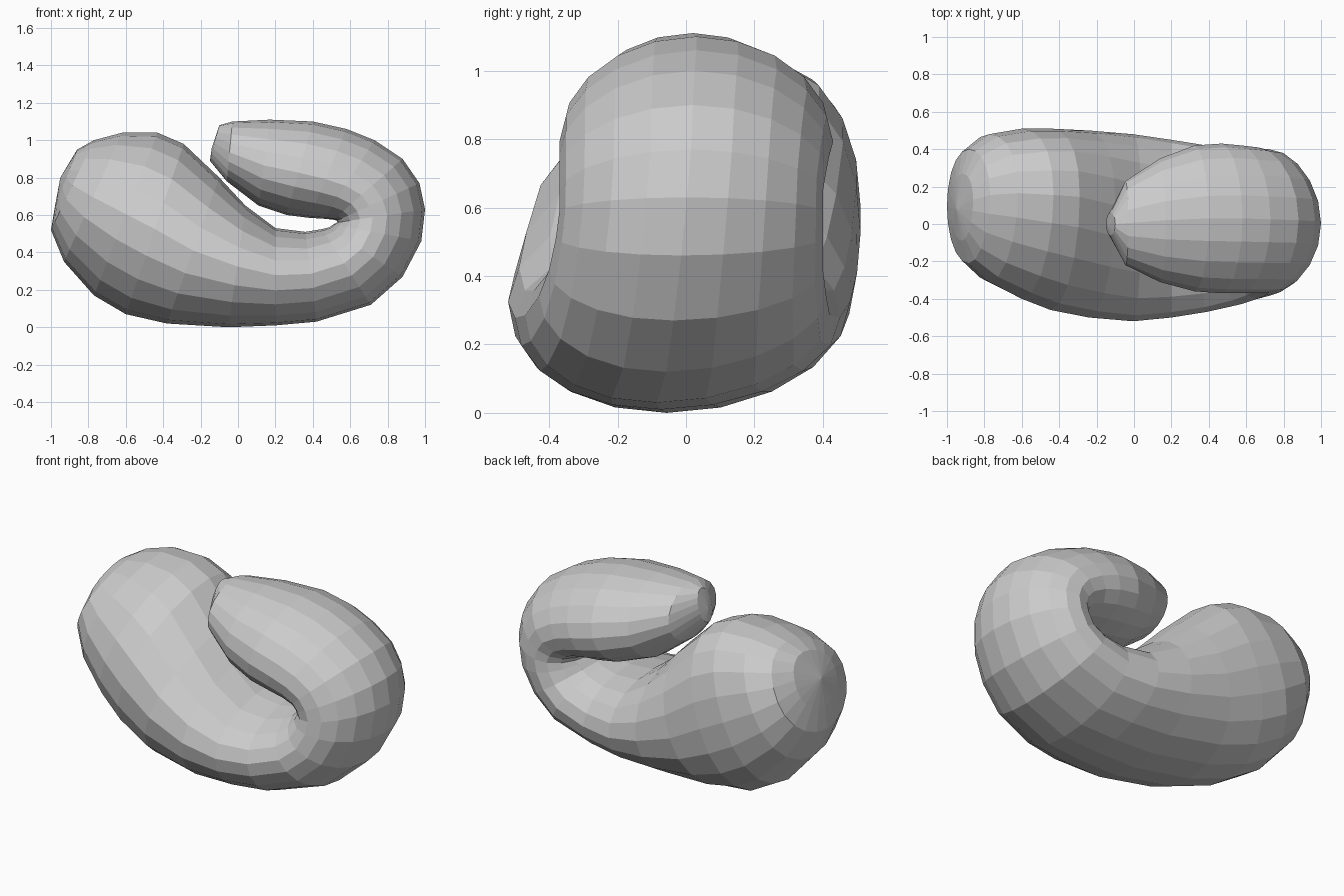
import bpy, bmesh, math

if "Cube" in bpy.data.objects:
    bpy.data.objects.remove(bpy.data.objects["Cube"])

# Cross-sections along the curl: inner x,z / outer x,z / y min,max
SECTIONS = [
    (-.86, .95, -.98, .64, -.09, .27),
    (-.77, 1.0, -1.0, .52, -.21, .40),
    (-.62, 1.04, -.93, .35, -.31, .48),
    (-.43, 1.04, -.77, .17, -.40, .51),
    (-.29, .98, -.60, .07, -.46, .51),
    (-.10, .80, -.38, .02, -.50, .50),
    (.04, .65, -.05, .00, -.52, .48),
    (.20, .53, .20, .01, -.50, .45),
    (.36, .51, .42, .03, -.47, .42),
    (.45, .525, .71, .12, -.43, .41),
    (.49, .535, .88, .27, -.40, .40),
    (.51, .55, .98, .46, -.38, .40),
    (.53, .56, 1.0, .63, -.37, .40),
    (.53, .57, .97, .77, -.37, .40),
    (.51, .575, .88, .90, -.37, .41),
    (.46, .58, .73, 1.00, -.37, .42),
    (.38, .585, .58, 1.06, -.37, .43),
    (.26, .60, .40, 1.10, -.36, .42),
    (.11, .65, .17, 1.11, -.31, .35),
    (-.06, .78, -.03, 1.10, -.22, .23),
    (-.15, .89, -.10, 1.08, -.06, .06),
]
SIDES = 20


def bump(i, centre, width):
    return max(0, 1 - abs(i - centre) / width)


def ring(bm, section, i):
    ix, iz, ox, oz, y0, y1 = section
    egg = .22 * bump(i, 13, 7)              # bend is widest near its inner edge
    lean_in = .12 * bump(i, 4, 6)           # lobe top leans back
    lean_out = .10 * bump(i, 3.5, 2.5) - .06 * bump(i, 8, 5)
    verts = []
    for k in range(SIDES):
        a = 2 * math.pi * k / SIDES
        c, s = math.cos(a), math.sin(a)
        t = c + egg * s * s
        x = (ix + ox) / 2 + (ix - ox) / 2 * t
        z = (iz + oz) / 2 + (iz - oz) / 2 * t
        lean = (lean_in if c > 0 else lean_out) * c * c
        y = (y0 + y1) / 2 + (y1 - y0) / 2 * s + lean
        verts.append(bm.verts.new((x, y, z)))
    return verts


def cap(bm, loop, point):
    pole = bm.verts.new(point)
    for k in range(SIDES):
        bm.faces.new((loop[k], loop[(k + 1) % SIDES], pole))


# Curled nut body: loft the rings, then close both ends
bm = bmesh.new()
rings = [ring(bm, s, i) for i, s in enumerate(SECTIONS)]
for a, b in zip(rings, rings[1:]):
    for k in range(SIDES):
        n = (k + 1) % SIDES
        bm.faces.new((a[k], a[n], b[n], b[k]))
cap(bm, rings[0], (-.95, .08, .80))
cap(bm, rings[-1], (-.14, -.01, .96))
bmesh.ops.recalc_face_normals(bm, faces=bm.faces)
mesh = bpy.data.meshes.new("curled_nut")
bm.to_mesh(mesh)
bm.free()
nut = bpy.data.objects.new("curled_nut", mesh)
bpy.context.collection.objects.link(nut)
